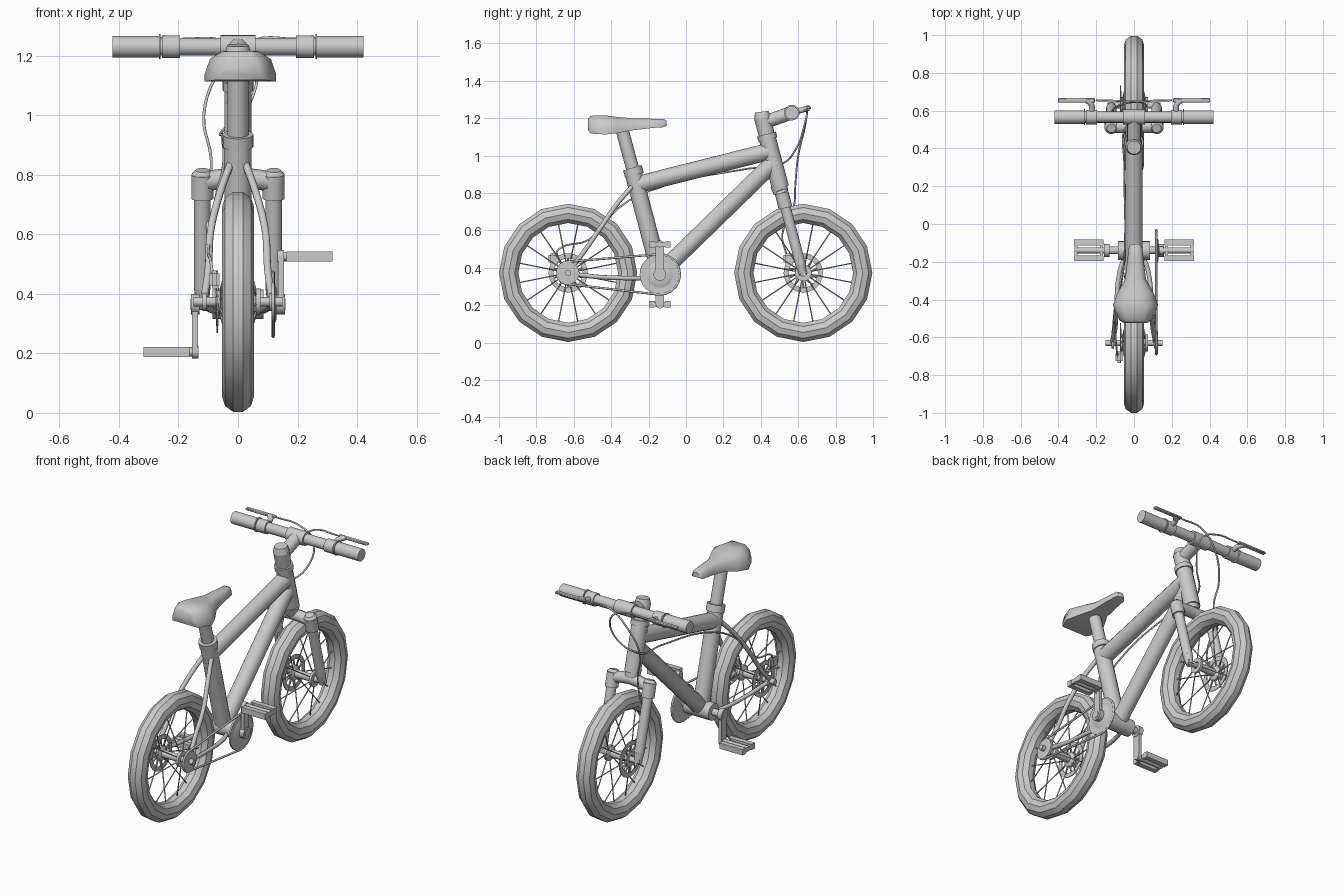
import bpy, bmesh, math
from mathutils import Vector, Matrix

if "Cube" in bpy.data.objects:
    bpy.data.objects.remove(bpy.data.objects["Cube"])


def finish(name, bm, angle=40):
    bmesh.ops.recalc_face_normals(bm, faces=bm.faces)
    me = bpy.data.meshes.new(name)
    bm.to_mesh(me)
    bm.free()
    ob = bpy.data.objects.new(name, me)
    bpy.context.collection.objects.link(ob)
    bpy.ops.object.select_all(action='DESELECT')
    ob.select_set(True)
    bpy.context.view_layer.objects.active = ob
    bpy.ops.object.shade_smooth_by_angle(angle=math.radians(angle))
    return ob


def add_cyl(bm, p, q, r1, r2=None, n=16):
    p, q = Vector(p), Vector(q)
    d = q - p
    m = Matrix.Translation((p + q) / 2) @ d.to_track_quat('Z', 'Y').to_matrix().to_4x4()
    bmesh.ops.create_cone(bm, cap_ends=True, segments=n, radius1=r1,
                          radius2=r1 if r2 is None else r2, depth=d.length, matrix=m)


def cyl(name, p, q, r1, r2=None, n=16):
    bm = bmesh.new()
    add_cyl(bm, p, q, r1, r2, n)
    return finish(name, bm)


def add_box(bm, c, s):
    bmesh.ops.create_cube(bm, size=1, matrix=Matrix.Translation(c) @ Matrix.Diagonal((*s, 1)))


def pipe(name, pts, r, smooth=True, cyclic=False):
    cu = bpy.data.curves.new(name, 'CURVE')
    cu.dimensions = '3D'
    cu.bevel_depth, cu.bevel_resolution, cu.resolution_u = r, 2, 5
    cu.use_fill_caps = True
    if smooth:
        sp = cu.splines.new('BEZIER')
        sp.bezier_points.add(len(pts) - 1)
        for b, p in zip(sp.bezier_points, pts):
            b.co = p
            b.handle_left_type = b.handle_right_type = 'AUTO'
    else:
        sp = cu.splines.new('POLY')
        sp.points.add(len(pts) - 1)
        for b, p in zip(sp.points, pts):
            b.co = (*p, 1)
        sp.use_cyclic_u = cyclic
    ob = bpy.data.objects.new(name, cu)
    bpy.context.collection.objects.link(ob)
    bpy.ops.object.select_all(action='DESELECT')
    ob.select_set(True)
    bpy.context.view_layer.objects.active = ob
    bpy.ops.object.convert(target='MESH')
    bpy.ops.object.shade_smooth_by_angle(angle=math.radians(50))


def spin(name, x_r, cy, n, closed=True):
    # lathe a (x, radius) profile about the wheel axle
    bm = bmesh.new()
    rings = []
    for i in range(n):
        a = 2 * math.pi * i / n
        rings.append([bm.verts.new((x, cy + r * math.cos(a), ZC + r * math.sin(a))) for x, r in x_r])
    k = len(x_r)
    for i in range(n):
        A, B = rings[i], rings[(i + 1) % n]
        for j in range(k if closed else k - 1):
            bm.faces.new((A[j], A[(j + 1) % k], B[(j + 1) % k], B[j]))
    return finish(name, bm, 35)


ZC = 0.373
# wheels: tyre, rim, hub, spokes, brake rotor
for side, cy in (("rear", -0.63), ("front", 0.627)):
    prof = [(0.054 * math.cos(t * math.pi / 5), 0.318 + 0.054 * math.sin(t * math.pi / 5)) for t in range(10)]
    spin(side + "_tyre", prof, cy, 16)
    spin(side + "_hub", [(-0.075, 0.02), (-0.075, 0.045), (-0.06, 0.045), (-0.05, 0.022), (0.05, 0.022),
                         (0.06, 0.045), (0.075, 0.045), (0.075, 0.02)], cy, 16)
    e = 0.15 if side == "rear" else 0.14
    cyl(side + "_axle", (-e, cy, ZC), (e, cy, ZC), 0.016, n=12)
    bm = bmesh.new()
    for i in range(16):
        a = 2 * math.pi * (i + 0.5) / 16
        for s in (-1, 1):
            if (i + (s > 0)) % 2:
                add_cyl(bm, (s * 0.06, cy + 0.04 * math.cos(a), ZC + 0.04 * math.sin(a)),
                        (0, cy + 0.27 * math.cos(a), ZC + 0.27 * math.sin(a)), 0.0035, n=5)
    finish(side + "_spokes", bm)
    spin(side + "_rotor", [(-0.073, 0.078), (-0.073, 0.105), (-0.068, 0.105), (-0.068, 0.078)], cy, 24)
    bm = bmesh.new()
    for i in range(10):
        a = 2 * math.pi * i / 10
        add_cyl(bm, (-0.07, cy + 0.03 * math.cos(a), ZC + 0.03 * math.sin(a)),
                (-0.07, cy + 0.08 * math.cos(a + .35), ZC + 0.08 * math.sin(a + .35)), 0.005, n=6)
    finish(side + "_rotor_arms", bm)
    bm = bmesh.new()
    add_box(bm, (-0.08, cy - 0.075, ZC + 0.075), (0.036, 0.06, 0.06))
    bmesh.ops.bevel(bm, geom=bm.edges[:], offset=0.01, segments=2, affect='EDGES')
    finish(side + "_caliper", bm)

# main frame
BB = (0, -0.14, 0.365)
cyl("seat_tube", (0, -0.14, 0.37), (0, -0.28, 0.90), 0.046)
cyl("seat_collar", (0, -0.275, 0.895), (0, -0.287, 0.935), 0.052)
cyl("seat_post", (0, -0.28, 0.91), (0, -0.345, 1.15), 0.035)
cyl("top_tube", (0, -0.26, 0.845), (0, 0.455, 1.025), 0.046)
cyl("down_tube", (0, -0.12, 0.39), (0, 0.46, 0.955), 0.046)
cyl("head_tube", (0, 0.433, 1.10), (0, 0.505, 0.83), 0.046)
cyl("headset_top", (0, 0.430, 1.115), (0, 0.438, 1.085), 0.052)
cyl("headset_bottom", (0, 0.495, 0.845), (0, 0.508, 0.80), 0.046, 0.04)
cyl("bottom_bracket", (-0.085, *BB[1:]), (0.085, *BB[1:]), 0.05)
cyl("crank_axle", (-0.16, *BB[1:]), (0.16, *BB[1:]), 0.02)

for s, sd in ((-1, "left"), (1, "right")):
    # rear stays
    pipe(sd + "_seat_stay", [(s * .02, -.275, .85), (s * .06, -.37, .74), (s * .092, -.46, .61),
                             (s * .10, -.55, .48), (s * .115, -.63, .375)], 0.013)
    pipe(sd + "_chain_stay", [(s * .04, -.15, .345), (s * .075, -.25, .345), (s * .095, -.45, .35),
                              (s * .112, -.63, .37)], 0.012)
    cyl(sd + "_dropout", (s * .105, -.63, ZC), (s * .12, -.63, ZC), 0.03)
    # fork legs
    pipe(sd + "_fork_crown", [(0, .512, .79), (s * .06, .515, .785), (s * .12, .518, .775)], 0.034)
    bm = bmesh.new()
    add_cyl(bm, (s * .12, .512, .80), (s * .12, .532, .72), 0.037)
    add_cyl(bm, (s * .12, .507, .815), (s * .12, .512, .80), 0.024, 0.037)
    finish(sd + "_fork_cap", bm)
    cyl(sd + "_fork_leg", (s * .12, .53, .73), (s * .12, .612, .42), 0.028)
    cyl(sd + "_fork_tip", (s * .12, .612, .42), (s * .12, .627, .36), 0.028, 0.02)
    # bar ends and levers
    by, bz = .566, 1.23
    cyl(sd + "_grip", (s * .265, by, bz), (s * .422, by, bz), 0.036)
    cyl(sd + "_grip_flange", (s * .26, by, bz), (s * .266, by, bz), 0.042)
    cyl(sd + "_lever_clamp", (s * .195, by, bz), (s * .255, by, bz), 0.038)
    pipe(sd + "_lever_arm", [(s * .225, .585, 1.235), (s * .225, .63, 1.247), (s * .25, .655, 1.255)], 0.015)
    bm = bmesh.new()
    add_box(bm, (s * .305, .655, 1.256), (.195, .024, .014))
    bmesh.ops.bevel(bm, geom=bm.edges[:], offset=0.004, segments=1, affect='EDGES')
    finish(sd + "_brake_lever", bm)
    # crank arm (right points up, left points down)
    pz = BB[2] + s * 0.16
    bm = bmesh.new()
    add_cyl(bm, (s * .13, -.14, BB[2]), (s * .158, -.14, BB[2]), 0.034)
    add_cyl(bm, (s * .133, -.14, pz), (s * .155, -.14, pz), 0.022)
    add_box(bm, (s * .144, -.14, BB[2] + s * .08), (.02, .045, .16))
    finish(sd + "_crank", bm)
    # pedal: three bars and end plates
    bm = bmesh.new()
    add_cyl(bm, (s * .15, -.14, pz), (s * .315, -.14, pz), 0.016, n=10)
    for dy in (-.042, .042):
        add_box(bm, (s * .24, -.14 + dy, pz), (.155, .03, .034))
    for x in (.172, .308):
        add_box(bm, (s * x, -.14, pz), (.016, .105, .026))
    finish(sd + "_pedal", bm)

# stem and handlebar
cyl("stem_clamp", (0, .437, 1.085), (0, .409, 1.205), 0.042, 0.045)
cyl("stem_cap", (0, .410, 1.20), (0, .405, 1.235), 0.046, 0.036)
cyl("stem", (0, .412, 1.175), (0, .56, 1.228), 0.036)
cyl("bar_clamp", (-.058, .566, 1.23), (.058, .566, 1.23), 0.04)
cyl("handlebar", (-.42, .566, 1.23), (.42, .566, 1.23), 0.03)

# drivetrain
cyl("chainring", (.112, *BB[1:]), (.122, *BB[1:]), 0.108, n=24)
cyl("chainring_guard", (.122, *BB[1:]), (.13, *BB[1:]), 0.07, 0.05, n=24)
cyl("sprocket", (.112, -.63, ZC), (.126, -.63, ZC), 0.06, n=20)
chain = [(.118, -.14 + .108 * math.cos(a), BB[2] + .108 * math.sin(a))
         for a in (math.radians(-95 + 19 * i) for i in range(11))]
chain += [(.118, -.63 + .06 * math.cos(a), ZC + .06 * math.sin(a))
          for a in (math.radians(95 + 17 * i) for i in range(11))]
pipe("chain", chain, 0.006, smooth=False, cyclic=True)

# saddle: (y, half width, bottom z, top z)
secs = [(-.525, .06, 1.14, 1.195), (-.51, .085, 1.118, 1.213), (-.43, .12, 1.113, 1.215), (-.37, .098, 1.12, 1.207),
        (-.29, .055, 1.135, 1.2), (-.18, .042, 1.148, 1.197), (-.12, .035, 1.152, 1.195), (-.105, .022, 1.16, 1.188)]
shape = [(-1, 0), (1, 0), (1, .25), (.85, .75), (.5, 1), (-.5, 1), (-.85, .75), (-1, .25)]
bm = bmesh.new()
rings = [[bm.verts.new((.008 + w * u, y, b + (t - b) * v)) for u, v in shape] for y, w, b, t in secs]
for A, B in zip(rings, rings[1:]):
    for j in range(8):
        bm.faces.new((A[j], A[(j + 1) % 8], B[(j + 1) % 8], B[j]))
bm.faces.new(rings[0])
bm.faces.new(rings[-1])
finish("saddle", bm, 50)

# brake cables
pipe("rear_brake_cable", [(-.2, .655, 1.255), (-.05, .65, 1.25), (.05, .64, 1.19), (.04, .59, 1.04),
                          (-.05, .50, .95), (-.052, .33, .93), (-.052, -.2, .81), (-.075, -.36, .72),
                          (-.1, -.52, .55), (-.09, -.68, .5), (-.085, -.7, .46)], 0.005)
pipe("front_brake_cable", [(.2, .655, 1.255), (.05, .65, 1.25), (-.06, .635, 1.15), (-.115, .60, 1.0),
                           (-.09, .585, .85), (-.10, .575, .72), (-.10, .515, .58), (-.085, .54, .46)], 0.005)
